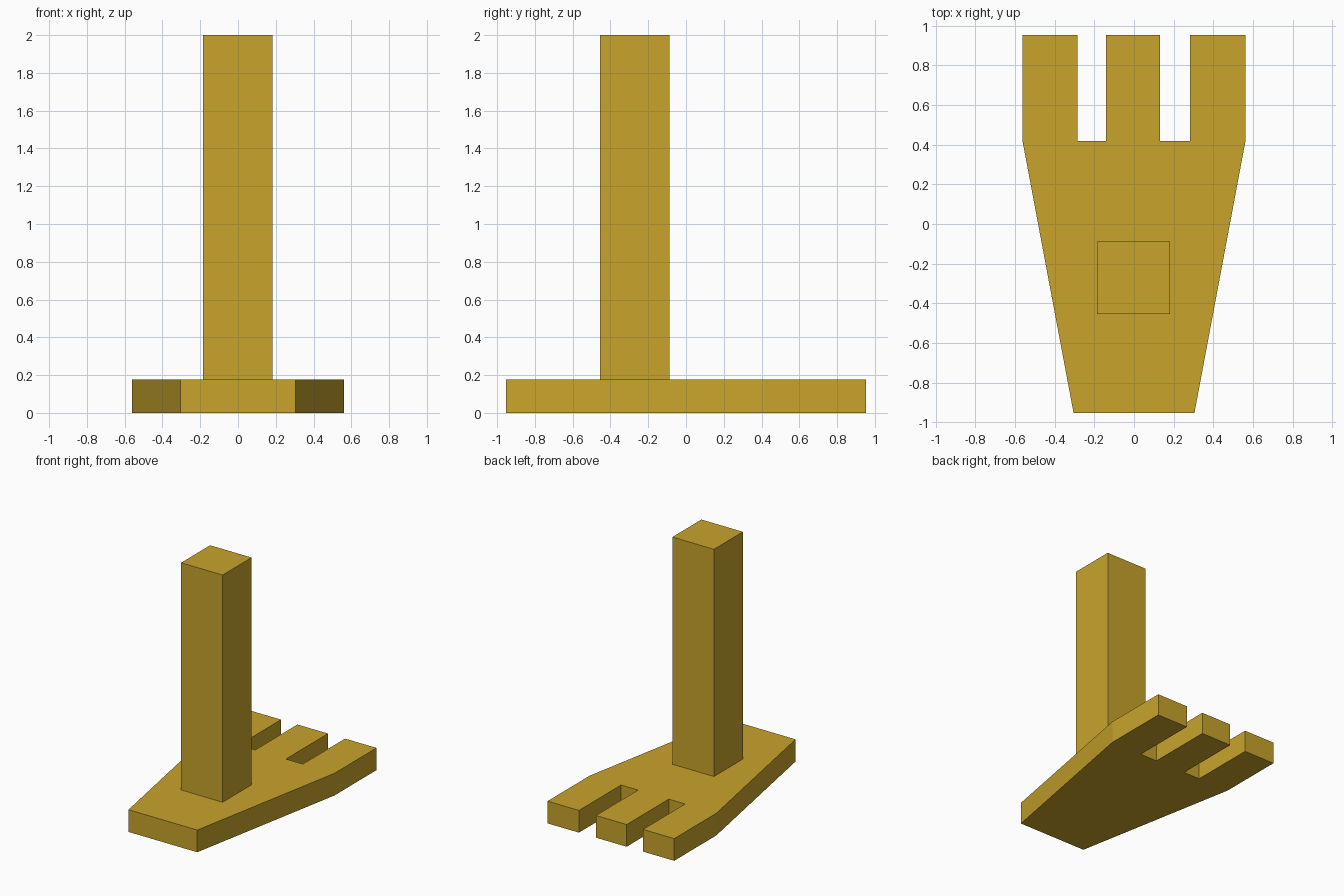
import bpy, bmesh

if "Cube" in bpy.data.objects:
    bpy.data.objects.remove(bpy.data.objects["Cube"])

mustard = bpy.data.materials.new("mustard_yellow")
mustard.diffuse_color = (0.578, 0.371, 0.025, 1.0)
mustard.use_nodes = True
mustard.node_tree.nodes["Principled BSDF"].inputs["Base Color"].default_value = mustard.diffuse_color


def extruded(name, outline, z0, z1):
    """Flat-sided solid from a counter-clockwise outline."""
    bm = bmesh.new()
    base = bm.faces.new([bm.verts.new((x, y, z0)) for x, y in outline])
    top = bmesh.ops.extrude_face_region(bm, geom=[base])["geom"]
    moved = [v for v in top if isinstance(v, bmesh.types.BMVert)]
    bmesh.ops.translate(bm, verts=moved, vec=(0, 0, z1 - z0))
    bmesh.ops.recalc_face_normals(bm, faces=bm.faces)
    mesh = bpy.data.meshes.new(name)
    bm.to_mesh(mesh)
    bm.free()
    mesh.materials.append(mustard)
    obj = bpy.data.objects.new(name, mesh)
    bpy.context.collection.objects.link(obj)
    return obj


FOOT_H = 0.178
TIP_Y, ROOT_Y, HEEL_Y = 0.952, 0.418, -0.952

# Foot: tapered heel, three square toes at the back
outline = [(-0.305, HEEL_Y), (0.305, HEEL_Y), (0.562, ROOT_Y)]
toes = [(0.562, 0.283), (0.132, -0.14), (-0.285, -0.562)]
for right, left in toes:
    if right != 0.562:
        outline.append((right, ROOT_Y))
    outline += [(right, TIP_Y), (left, TIP_Y), (left, ROOT_Y)]
extruded("foot", outline, 0.0, FOOT_H)

# Leg: tall square post standing on the foot
x0, x1, y0, y1 = -0.186, 0.182, -0.455, -0.088
extruded("leg", [(x0, y0), (x1, y0), (x1, y1), (x0, y1)], FOOT_H, 2.0)
